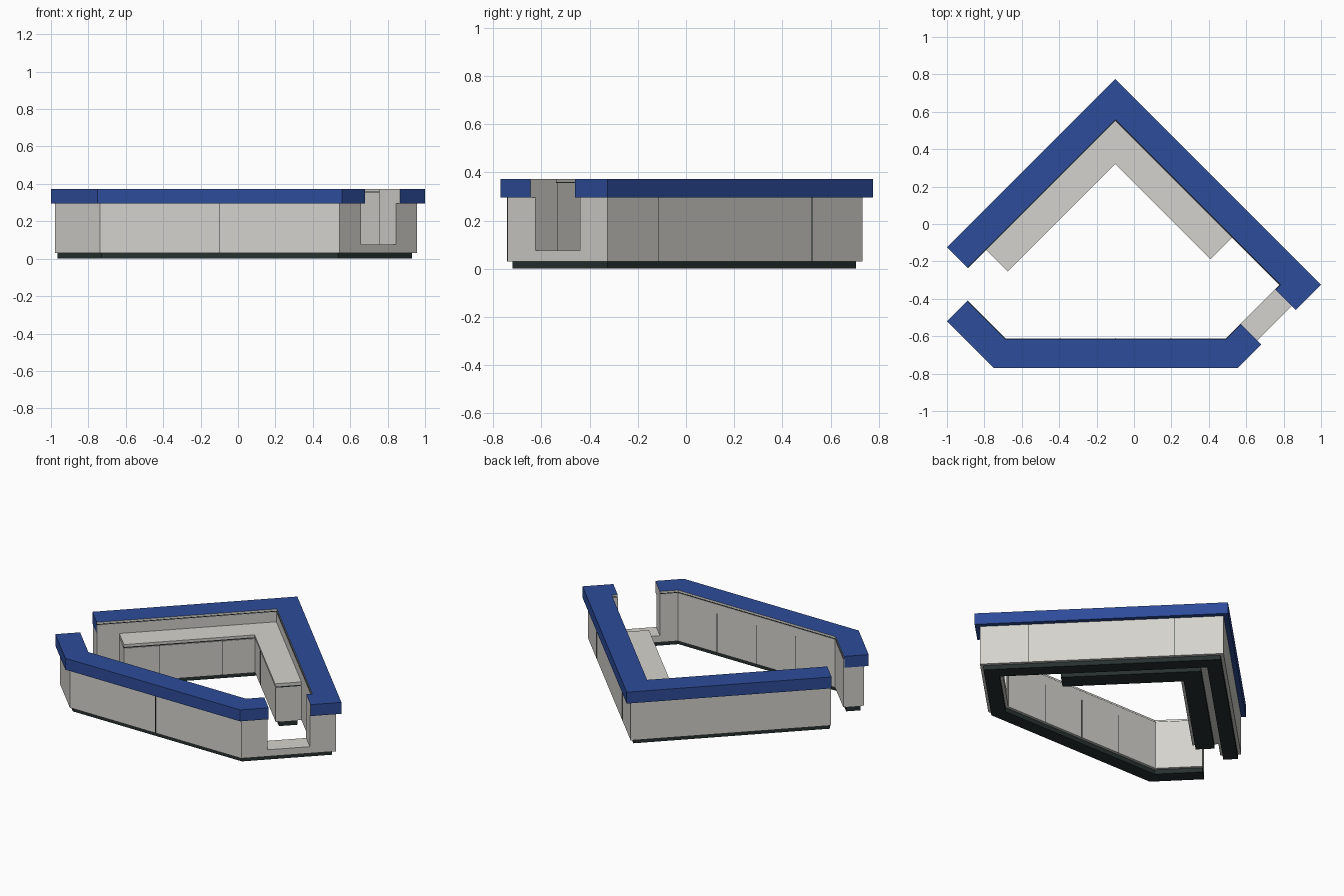
import bpy, bmesh, math
from mathutils import Vector

if "Cube" in bpy.data.objects:
    bpy.data.objects.remove(bpy.data.objects["Cube"])


def colour(name, rgb):
    m = bpy.data.materials.new(name)
    m.diffuse_color = (*rgb, 1)
    m.use_nodes = True
    m.node_tree.nodes["Principled BSDF"].inputs["Base Color"].default_value = m.diffuse_color
    return m


BLUE = colour("blue_laminate", (0.026, 0.072, 0.32))
GREY = colour("warm_grey_panel", (0.66, 0.65, 0.61))
DARK = colour("dark_plinth", (0.02, 0.03, 0.029))


def offset(path, d):
    """Shift a plan path to the right of its direction with mitred corners."""
    pts = [Vector(p) for p in path]
    dirs = [(b - a).normalized() for a, b in zip(pts, pts[1:])]
    normals = [Vector((v.y, -v.x)) for v in dirs]
    out = []
    for i, p in enumerate(pts):
        a, b = normals[max(i - 1, 0)], normals[min(i, len(normals) - 1)]
        out.append(p + (a + b) * d / (1 + a.dot(b)))
    return out


def strip(name, path, d0, d1, z0, z1, mats, inner=0, start=0, end=0):
    """Wall following a path, from depth d0 to d1 and height z0 to z1."""
    bm = bmesh.new()
    sections = []
    for o, i in zip(offset(path, d0), offset(path, d1)):
        sections.append([bm.verts.new((p.x, p.y, z)) for p, z in
                         ((o, z0), (i, z0), (i, z1), (o, z1))])
    for s, t in zip(sections, sections[1:]):
        for k in range(4):
            n = (k + 1) % 4
            f = bm.faces.new((s[k], s[n], t[n], t[k]))
            f.material_index = inner if k == 1 else 0
    bm.faces.new(sections[0]).material_index = start
    bm.faces.new(sections[-1]).material_index = end
    bmesh.ops.recalc_face_normals(bm, faces=bm.faces)
    me = bpy.data.meshes.new(name)
    bm.to_mesh(me)
    bm.free()
    for m in mats:
        me.materials.append(m)
    ob = bpy.data.objects.new(name, me)
    bpy.context.collection.objects.link(ob)
    return ob


def seam(name, path, seg, t, d, z0, z1):
    """Thin dark panel joint at fraction t of one path segment."""
    pts = offset(path, d)
    a, b = pts[seg], pts[seg + 1]
    c, u = a.lerp(b, t), (b - a).normalized() * 0.002
    strip(name, [c - u, c + u], -0.0015, 0.0015, z0, z1, [DARK])


# Plan outlines, running clockwise with the inside on the right
back = [(-1, -0.125), (-0.1, 0.775), (1, -0.325), (0.865, -0.46)]
front = [(0.68, -0.645), (0.555, -0.77), (-0.75, -0.77), (-1, -0.52)]
counter = [(-0.79, -0.138), (-0.1, 0.552), (0.525, -0.073)]

# High walls, inner liners and blue caps; cap faces at the hatch are grey
for label, path, s, e in (("back", back, 0, 1), ("front", front, 1, 0)):
    strip(label + "_wall", path, 0.03, 0.158, 0.03, 0.295, [GREY])
    strip(label + "_liner", path, 0.15, 0.158, 0.295, 0.355, [GREY])
    strip(label + "_liner_joint", path, 0.15, 0.156, 0.355, 0.359, [DARK])
    strip(label + "_cap", path, 0, 0.154, 0.295, 0.372, [BLUE, GREY],
          inner=1, start=s, end=e)

# Low sill in the side hatch and the continuous recessed plinth
strip("hatch_sill", [back[-1], front[0]], 0.03, 0.158, 0.03, 0.075, [GREY])
strip("wall_plinth", back + front, 0.05, 0.14, 0, 0.03, [DARK])

# Inner work counter with a shadow gap below the worktop
strip("counter_top", counter, 0, 0.164, 0.268, 0.287, [GREY])
strip("counter_shadow_gap", counter, 0.005, 0.155, 0.26, 0.268, [DARK])
strip("counter_cabinet", counter, 0, 0.16, 0.03, 0.26, [GREY])
strip("counter_plinth", counter, 0.025, 0.14, 0, 0.03, [DARK])

# Panel joints
seam("front_joint", front, 1, 0.5, 0.03, 0.03, 0.295)
for t in (0.2, 0.8):
    seam("back_joint", back, 1, t, 0.03, 0.03, 0.295)
for t in (0.25, 0.5, 0.75):
    seam("inner_joint", front, 1, t, 0.158, 0.03, 0.295)
for seg, ts in ((0, (0.27, 0.75)), (1, (0.25, 0.73))):
    for t in ts:
        seam("cabinet_joint", counter, seg, t, 0.16, 0.03, 0.26)
